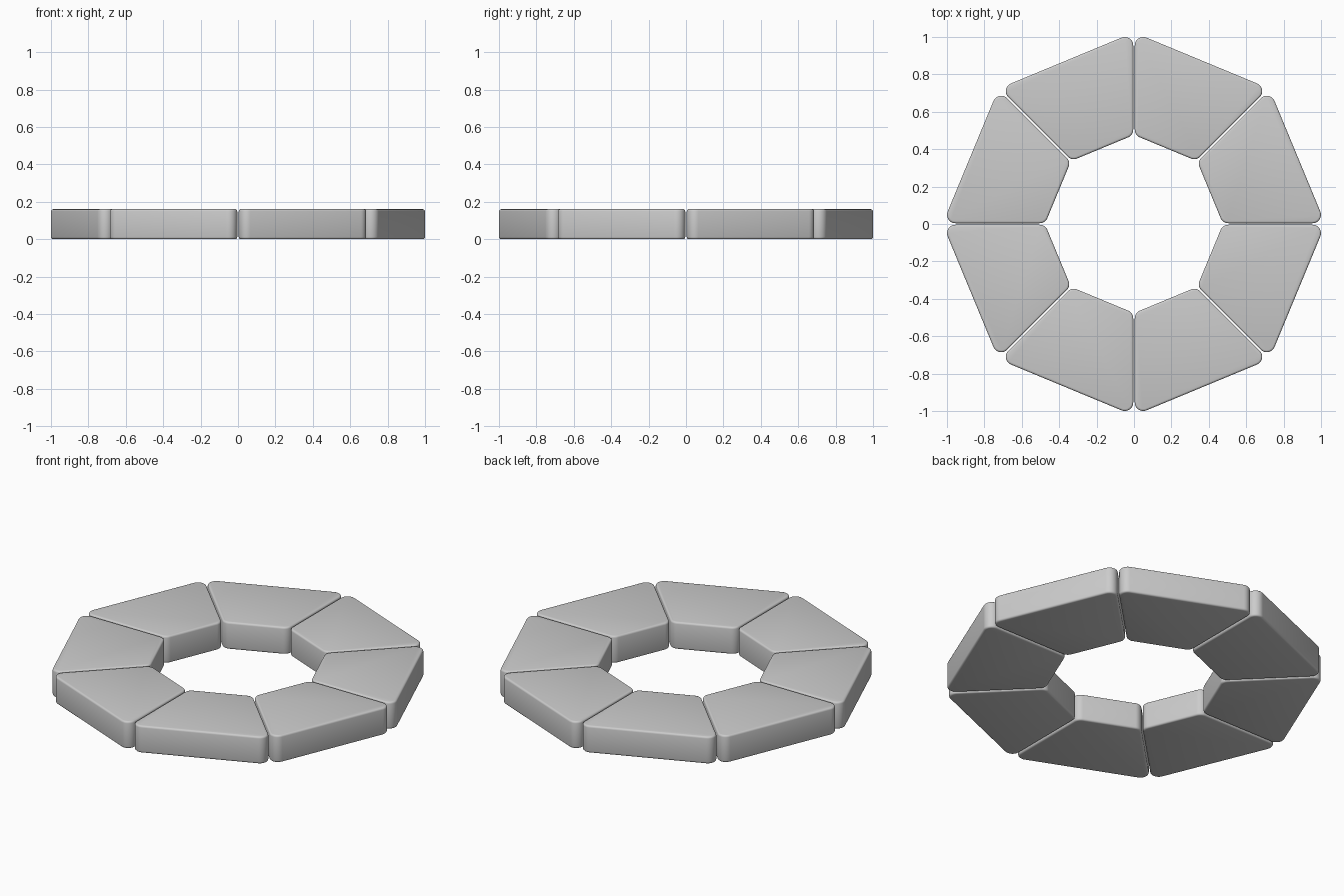
import bpy, bmesh
from math import cos, sin, radians
from mathutils import Vector

if "Cube" in bpy.data.objects:
    bpy.data.objects.remove(bpy.data.objects["Cube"])

COUNT, HEIGHT = 8, 0.16
HALF = radians(180 / COUNT)
GAP = 0.004             # half the slot between neighbours
OUTER, INNER = 0.946, 0.44   # distance of the flat faces from the centre
ROUND, RIM = 0.045, 0.011    # plan corner radius, top/bottom edge rounding


def rounded(corners, radius, steps=8):
    """Fillet every corner of a convex counter-clockwise outline."""
    points = []
    n = len(corners)
    for i, c in enumerate(corners):
        a = (corners[i - 1] - c).normalized()
        b = (corners[(i + 1) % n] - c).normalized()
        half = a.angle(b) / 2
        centre = c + (a + b).normalized() * radius / sin(half)
        setback = radius * cos(half) / sin(half)
        p, q = c + a * setback - centre, c + b * setback - centre
        total = p.angle(q)
        for k in range(steps + 1):
            t = k / steps
            points.append(centre + (p * sin((1 - t) * total) + q * sin(t * total)) / sin(total))
    return points


def wedge_corners():
    """Trapezoid pointing along +x, sides parallel to the slot lines."""
    def corner(x, side):
        return Vector((x, side * (x * sin(HALF) - GAP) / cos(HALF), 0))
    return [corner(INNER, -1), corner(OUTER, -1), corner(OUTER, 1), corner(INNER, 1)]


# One wedge block
bm = bmesh.new()
base = bm.faces.new([bm.verts.new(p) for p in rounded(wedge_corners(), ROUND)])
top = bmesh.ops.extrude_face_region(bm, geom=[base])["geom"]
bmesh.ops.translate(bm, vec=(0, 0, HEIGHT),
                    verts=[v for v in top if isinstance(v, bmesh.types.BMVert)])
if not any(f.normal.z < -0.9 for f in bm.faces):
    bm.faces.new([v for v in base.verts])
bmesh.ops.recalc_face_normals(bm, faces=bm.faces)
rim = [e for e in bm.edges if abs(e.verts[0].co.z - e.verts[1].co.z) < 1e-5]
bmesh.ops.bevel(bm, geom=rim, offset=RIM, segments=3, profile=0.5, affect='EDGES')
bmesh.ops.recalc_face_normals(bm, faces=bm.faces)
mesh = bpy.data.meshes.new("wedge_block")
bm.to_mesh(mesh)
bm.free()

# Ring of eight blocks
for i in range(COUNT):
    block = bpy.data.objects.new(f"wedge_block_{i + 1}", mesh)
    block.rotation_euler.z = HALF * (2 * i + 1)
    bpy.context.collection.objects.link(block)
    block.select_set(True)
    bpy.context.view_layer.objects.active = block
mesh.shade_smooth()
mesh.set_sharp_from_angle(angle=radians(40))
